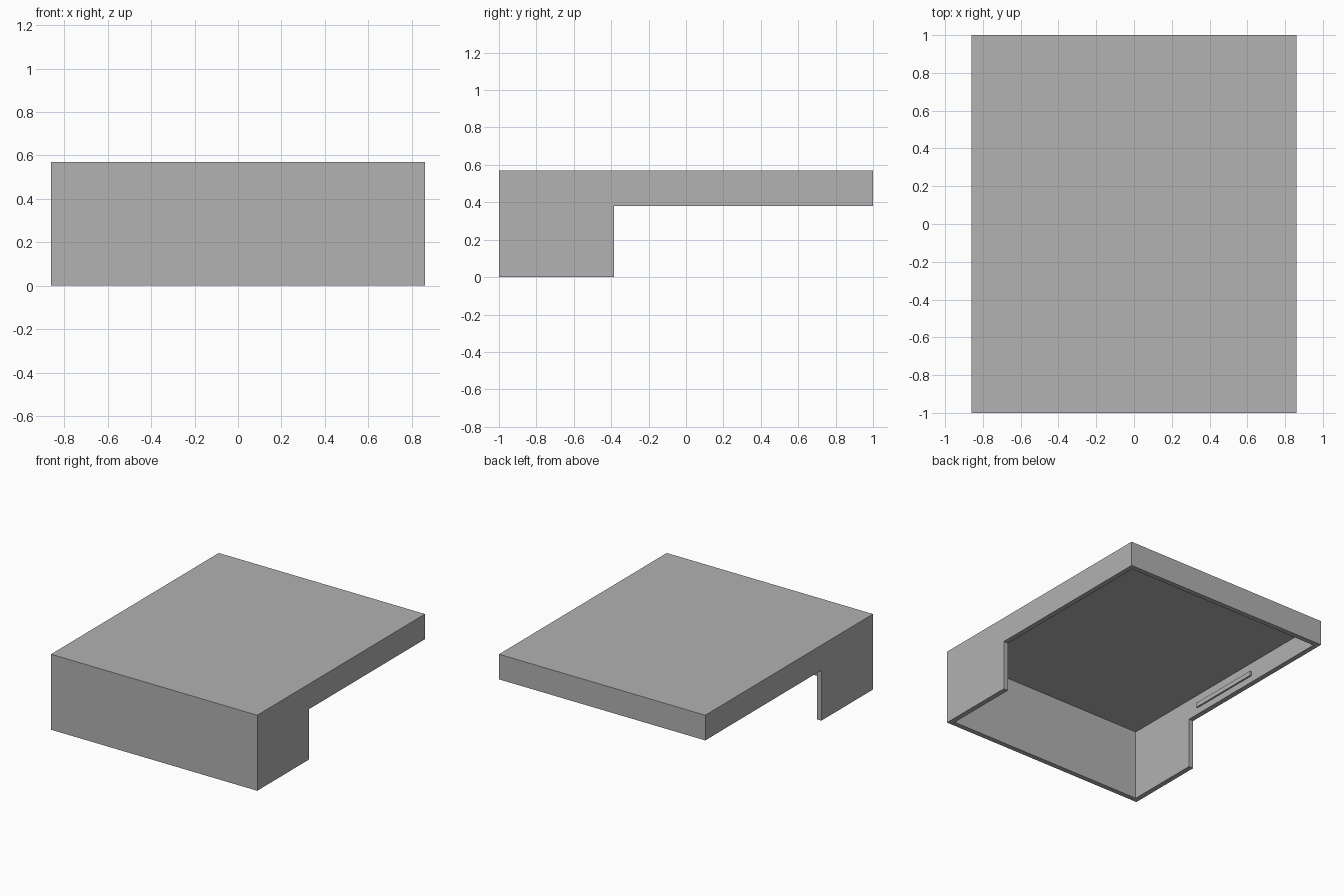
import bpy
import bmesh

if "Cube" in bpy.data.objects:
    bpy.data.objects.remove(bpy.data.objects["Cube"], do_unlink=True)

HALF_W, HALF_L, HEIGHT = 0.861, 1.0, 0.57
STEP_Y, STEP_Z, WALL = -0.385, 0.38, 0.038

grey = bpy.data.materials.new("plain grey")
grey.use_nodes = True
colour = (0.445, 0.445, 0.445, 1)
grey.diffuse_color = colour
grey.node_tree.nodes["Principled BSDF"].inputs["Base Color"].default_value = colour


def prism(name, profile, x0, x1):
    """Extrude a closed (y, z) profile from x0 to x1."""
    bm = bmesh.new()
    face = bm.faces.new([bm.verts.new((x0, y, z)) for y, z in profile])
    grown = bmesh.ops.extrude_face_region(bm, geom=[face])["geom"]
    moved = [v for v in grown if isinstance(v, bmesh.types.BMVert)]
    bmesh.ops.translate(bm, verts=moved, vec=(x1 - x0, 0, 0))
    bmesh.ops.recalc_face_normals(bm, faces=bm.faces)
    mesh = bpy.data.meshes.new(name)
    bm.to_mesh(mesh)
    bm.free()
    mesh.materials.append(grey)
    obj = bpy.data.objects.new(name, mesh)
    bpy.context.collection.objects.link(obj)
    return obj


def rect(y0, y1, z0, z1):
    return [(y0, z0), (y1, z0), (y1, z1), (y0, z1)]


# Cover with a deep front and a shallow rear
cover = prism("cover_shell",
              [(-HALF_L, 0), (STEP_Y, 0), (STEP_Y, STEP_Z),
               (HALF_L, STEP_Z), (HALF_L, HEIGHT), (-HALF_L, HEIGHT)],
              -HALF_W, HALF_W)

# Hollow the underside, leaving thin walls and a top
inner_w = HALF_W - WALL
cavity = prism("cavity_cutter",
               rect(-HALF_L + WALL, HALF_L - WALL, -0.2, HEIGHT - WALL),
               -inner_w, inner_w)
cavity.hide_render = True
cut = cover.modifiers.new("hollow", "BOOLEAN")
cut.operation = "DIFFERENCE"
cut.solver = "EXACT"
cut.object = cavity
bpy.context.view_layer.objects.active = cover
bpy.ops.object.modifier_apply(modifier=cut.name)
bpy.data.objects.remove(cavity, do_unlink=True)

# Retaining ridges on the inside of both side walls
for name, side in (("left_ridge", 1), ("right_ridge", -1)):
    prism(name, rect(-0.29, 0.29, 0.43, 0.465),
          side * (inner_w + 0.005), side * (inner_w - 0.012))
